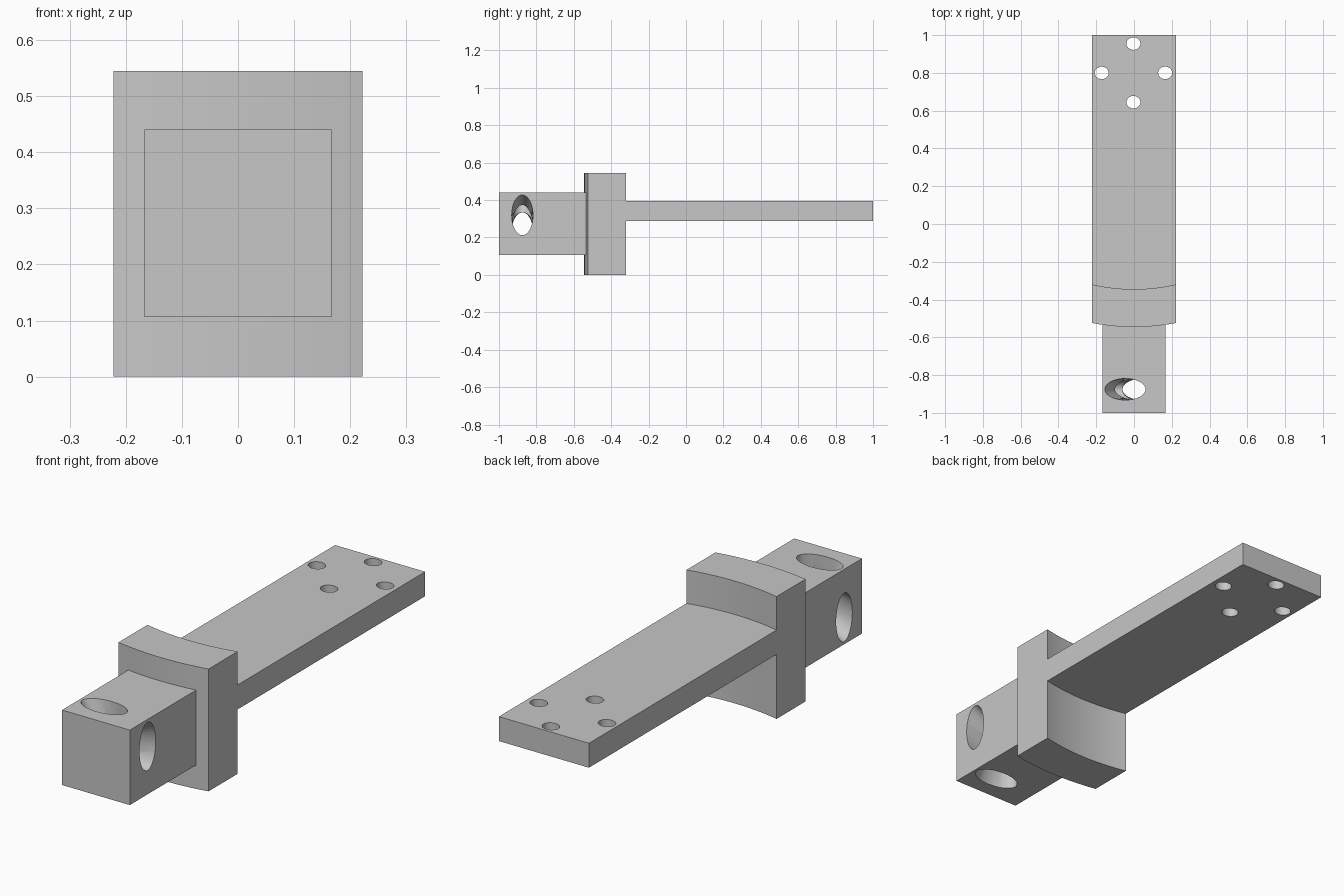
import bpy, bmesh, math
from mathutils import Matrix

cube = bpy.data.objects.get("Cube")
if cube:
    bpy.data.objects.remove(cube, do_unlink=True)

grey = bpy.data.materials.new("plain grey")
grey.use_nodes = True
colour = (0.57, 0.57, 0.57, 1)
grey.diffuse_color = colour
grey.node_tree.nodes["Principled BSDF"].inputs["Base Color"].default_value = colour

HALF_W = 0.222       # half width of plate and flange
ARC_Y = 0.655        # shared centre of the flange arcs
MID_Z = 0.273        # height of the block axis
BLOCK = 0.167        # half width of the square block


def finish(name, bm):
    bmesh.ops.recalc_face_normals(bm, faces=bm.faces)
    mesh = bpy.data.meshes.new(name)
    bm.to_mesh(mesh)
    bm.free()
    obj = bpy.data.objects.new(name, mesh)
    bpy.context.collection.objects.link(obj)
    mesh.materials.append(grey)
    return obj


def extrude_outline(name, outline, z0, z1):
    bm = bmesh.new()
    face = bm.faces.new([bm.verts.new((x, y, z0)) for x, y in outline])
    top = bmesh.ops.extrude_face_region(bm, geom=[face])["geom"]
    verts = [v for v in top if isinstance(v, bmesh.types.BMVert)]
    bmesh.ops.translate(bm, verts=verts, vec=(0, 0, z1 - z0))
    return finish(name, bm)


def arc(radius, steps=24):
    xs = [-HALF_W + 2 * HALF_W * i / steps for i in range(steps + 1)]
    return [(x, ARC_Y - math.sqrt(radius ** 2 - x ** 2)) for x in xs]


def oval_cutter(name, bottom, top, placement):
    """Loft between two ovals, each given as (offset, half_x, half_y, height)."""
    bm = bmesh.new()
    bmesh.ops.create_cone(bm, cap_ends=True, segments=40, radius1=1, radius2=1, depth=2)
    for v in bm.verts:
        offset, half_x, half_y, height = top if v.co.z > 0 else bottom
        v.co = (offset + v.co.x * half_x, v.co.y * half_y, height)
    bm.transform(placement)
    obj = finish(name, bm)
    obj.hide_render = True
    return obj


def cut(target, cutters):
    for tool in cutters:
        mod = target.modifiers.new("hole", "BOOLEAN")
        mod.operation = "DIFFERENCE"
        mod.solver = "MANIFOLD"
        mod.object = tool
    bpy.context.view_layer.objects.active = target
    for mod in list(target.modifiers):
        bpy.ops.object.modifier_apply(modifier=mod.name)
    for tool in cutters:
        bpy.data.objects.remove(tool, do_unlink=True)


# Curved flange with concentric front and back faces
flange = extrude_outline("curved_flange", arc(1.2) + arc(1.0)[::-1], 0, 0.545)

# Long mounting plate, its front end following the flange
plate = extrude_outline("mounting_plate",
                        arc(1.0) + [(HALF_W, 1), (-HALF_W, 1)], 0.287, 0.396)
spots = [(0.168, 0), (0, 0.155), (-0.168, 0), (0, -0.155)]
cut(plate, [oval_cutter("bolt_hole", (0, 0.037, 0.033, 0.2), (0, 0.037, 0.033, 0.5),
                        Matrix.Translation((x - 0.003, 0.8 + y, 0)))
            for x, y in spots])

# Square block, with an off-centre oval pocket on each side meeting in the middle
block = extrude_outline("square_block",
                        [(-BLOCK, -1), (BLOCK, -1), (BLOCK, -0.45), (-BLOCK, -0.45)],
                        MID_Z - BLOCK, MID_Z + BLOCK)
centre = Matrix.Translation((0, -0.875, MID_Z))
cut(block, [oval_cutter("oval_pocket", (0, 0.063, 0.055, -0.012),
                        (-0.05, 0.111, 0.057, 0.18),
                        centre @ Matrix.Rotation(math.radians(90 * k), 4, "Y"))
            for k in range(4)])

# Smooth the round walls, keep the edges crisp
for obj in (flange, plate, block):
    bpy.ops.object.select_all(action="DESELECT")
    obj.select_set(True)
    bpy.context.view_layer.objects.active = obj
    bpy.ops.object.shade_smooth_by_angle(angle=math.radians(30))
